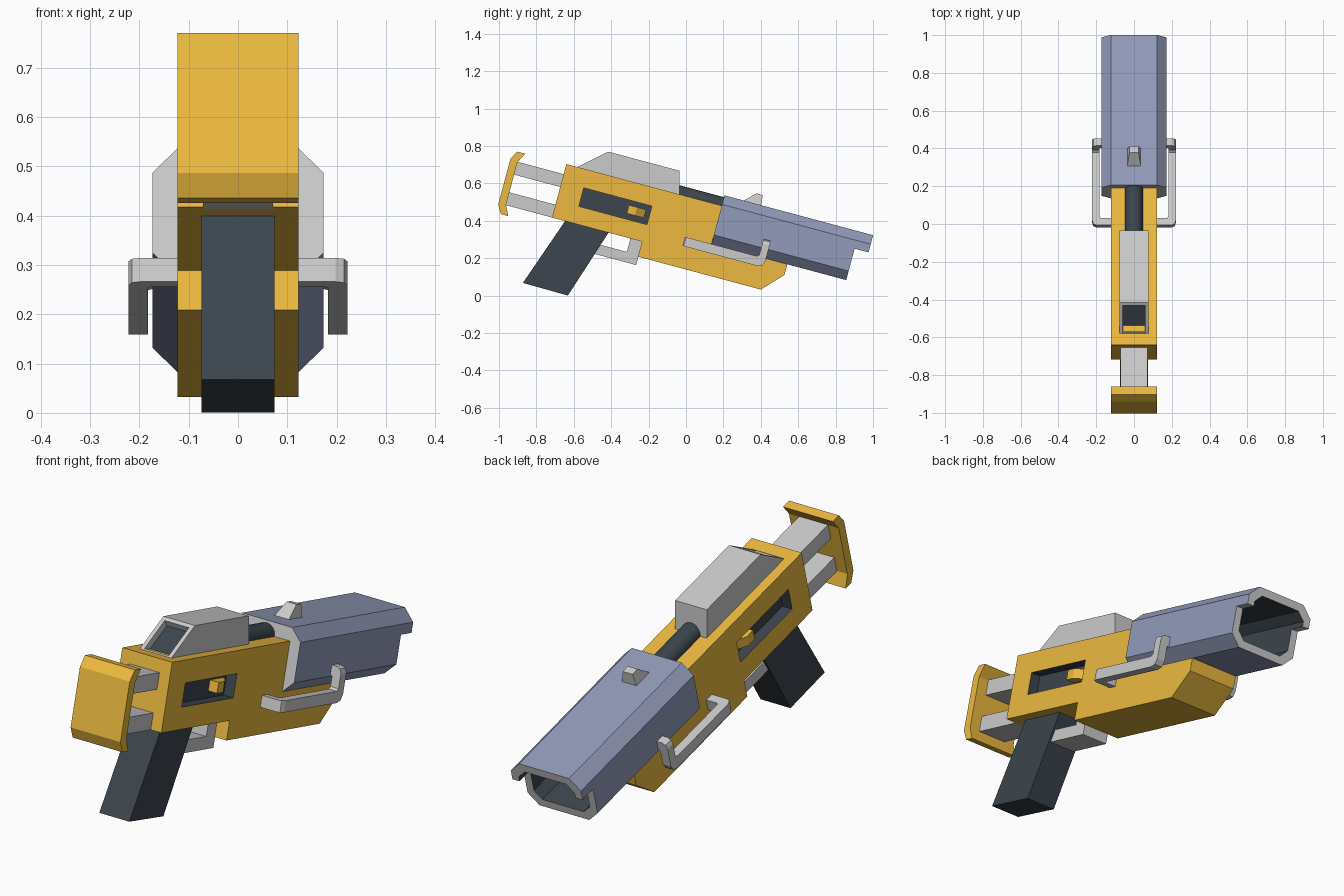
import bpy, bmesh, math
from mathutils import Vector

if "Cube" in bpy.data.objects:
    bpy.data.objects.remove(bpy.data.objects["Cube"])

# The whole model is tilted: u runs along the barrel, v is "up" from it
TILT = math.radians(15)
C, S = math.cos(TILT), math.sin(TILT)


def world(x, u, v):
    return Vector((x, C * u + S * v, C * v - S * u))


def material(name, rgb):
    m = bpy.data.materials.new(name)
    m.diffuse_color = (*rgb, 1)
    m.use_nodes = True
    m.node_tree.nodes["Principled BSDF"].inputs["Base Color"].default_value = m.diffuse_color
    return m


YELLOW = material("yellow", (0.84, 0.49, 0.05))
BLUE = material("blue_grey", (0.29, 0.33, 0.49))
SLATE = material("slate", (0.045, 0.06, 0.075))
GREY = material("light_grey", (0.8, 0.8, 0.8))

PLACE = {
    'x': lambda p, d: world(d, p[0], p[1]),   # profile (u, v)
    'u': lambda p, d: world(p[0], d, p[1]),   # profile (x, v)
    'v': lambda p, d: world(p[0], p[1], d),   # profile (x, u)
}


def prism(name, pts, axis, a, b, mat=None, cap_mat=None, mirror=False, taper=None):
    """Extrude a profile from a to b along one of the tilted axes."""
    bm = bmesh.new()
    put = PLACE[axis]
    lo = [bm.verts.new(put(p, a)) for p in pts]
    hi = [bm.verts.new(put(p, b)) for p in pts]
    caps = [bm.faces.new(lo), bm.faces.new(hi)]
    n = len(pts)
    for i in range(n):
        j = (i + 1) % n
        bm.faces.new((lo[i], lo[j], hi[j], hi[i]))
    if cap_mat:
        for f in caps:
            f.material_index = 1
    if taper:
        taper(bm)
    bmesh.ops.recalc_face_normals(bm, faces=bm.faces[:])
    me = bpy.data.meshes.new(name)
    bm.to_mesh(me)
    bm.free()
    for m in (mat, cap_mat):
        if m:
            me.materials.append(m)
    ob = bpy.data.objects.new(name, me)
    bpy.context.collection.objects.link(ob)
    if mirror:
        ob.modifiers.new("mirror", 'MIRROR')
    return ob


def rect(a0, a1, b0, b1):
    return [(a0, b0), (a1, b0), (a1, b1), (a0, b1)]


def octagon(w, v0, v1, c):
    return [(w - c, v0), (w, v0 + c), (w, v1 - c), (w - c, v1),
            (c - w, v1), (-w, v1 - c), (-w, v0 + c), (c - w, v0)]


def cut(ob, cutter):
    """Subtract the cutter, keep its material on the cut faces, then delete it."""
    cutter.hide_render = True
    mod = ob.modifiers.new("cut", 'BOOLEAN')
    mod.object = cutter
    mod.operation = 'DIFFERENCE'
    mod.solver = 'EXACT'
    mod.material_mode = 'TRANSFER'
    bpy.context.view_layer.objects.active = ob
    bpy.ops.object.modifier_apply(modifier=mod.name)
    bpy.data.objects.remove(cutter)


# Body with a recessed slot on each side
body = prism("body", [(-.80, .514), (.10, .514), (.10, .318), (.48, .318), (.48, .243),
                      (.378, .135), (-.302, .135), (-.302, .218), (-.80, .218)],
             'x', -.123, .123, YELLOW)
for side in (-1, 1):
    cut(body, prism("slot_cutter", rect(-.677, -.30, .313, .415), 'x',
                    side * .075, side * .2, SLATE))

# Catch inside each slot: flat rear half, sloping front half
prism("slot_catch", [(.07, -.42), (.118, -.42), (.118, -.375), (.085, -.325), (.07, -.325)],
      'v', .343, .389, YELLOW, mirror=True)

# Barrel shroud: open octagon with a brow over the muzzle
barrel = prism("barrel_shroud", octagon(.173, .302, .571, .05), 'u', .06, .883, BLUE, GREY)
cut(barrel, prism("bore_cutter", octagon(.138, .338, .535, .036), 'u', .30, 1.0, SLATE))
cut(barrel, prism("muzzle_cutter", rect(.806, 1.0, .2, .476), 'x', -.3, .3, GREY))

# Tube between hood and barrel
ring = [(.047 * math.cos(k * math.tau / 16), .514 + .047 * math.sin(k * math.tau / 16))
        for k in range(16)]
tube = prism("inner_tube", ring, 'u', -.25, .12, SLATE)
bpy.context.view_layer.objects.active = tube
tube.select_set(True)
bpy.ops.object.shade_smooth_by_angle(angle=math.radians(35))
tube.select_set(False)


# Rear hood with a sunken screen in its sloping back
def narrow_top(bm):
    for vert in bm.verts:
        if vert.co.z * C + vert.co.y * S > .60:
            vert.co.x *= .65


hood = prism("rear_hood", [(-.747, .507), (-.60, .636), (-.207, .636), (-.172, .507)],
             'x', -.078, .078, None, SLATE)
bm = bmesh.new()
bm.from_mesh(hood.data)
bm.normal_update()
slope = min(bm.faces, key=lambda f: f.calc_center_median().y)
bmesh.ops.inset_individual(bm, faces=[slope], thickness=.026, depth=0)
bmesh.ops.inset_individual(bm, faces=[slope], thickness=.002, depth=-.03)
slope.material_index = 1
bm.to_mesh(hood.data)
bm.free()
hood.data.materials.clear()
for m in (GREY, SLATE):
    hood.data.materials.append(m)
for f in hood.data.polygons:
    f.material_index = 0
hood.data.polygons[min(range(len(hood.data.polygons)),
                       key=lambda i: abs(hood.data.polygons[i].normal.x)
                       + (hood.data.polygons[i].center - world(0, -.653, .55)).length)].material_index = 1

# Front sight, narrower at the top
prism("front_sight", [(.16, .565), (.223, .626), (.258, .624), (.262, .565)],
      'x', -.037, .037, None, taper=narrow_top)

# Stock: two flat rods and a butt plate with folded lips
for name, v in (("upper_stock_rod", .387), ("lower_stock_rod", .218)):
    prism(name, rect(-1.07, -.78, v, v + .071), 'x', -.071, .071)
prism("butt_plate", [(-1.071, .51), (-1.027, .51), (-1.055, .455), (-1.055, .22),
                     (-1.028, .165), (-1.069, .165), (-1.096, .21), (-1.096, .464)],
      'x', -.123, .123, YELLOW)

# Grip and trigger guard
prism("grip", [(-.48, .24), (-.61, -.163), (-.86, -.16), (-.72, .24)],
      'x', -.074, .074, SLATE)
prism("trigger_guard", [(-.57, .089), (-.30, .089), (-.30, .23), (-.366, .23),
                        (-.366, .144), (-.57, .144)], 'x', -.065, .065)

# Side handles: rear tab, rail with upturned front, front tab
prism("handle_rear_tab", [(.11, -.087), (.198, -.087), (.215, -.08), (.222, -.06), (.222, -.04),
                          (.182, -.04), (.176, -.047), (.11, -.047)],
      'v', .252, .302, mirror=True)
prism("handle_rail", [(-.045, .252), (.325, .252), (.35, .26), (.362, .285), (.362, .365),
                      (.322, .365), (.322, .312), (.312, .302), (-.045, .302)],
      'x', .182, .222, mirror=True)
prism("handle_front_tab", [(.16, .36), (.182, .355), (.222, .355), (.222, .375), (.215, .393),
                           (.198, .40), (.16, .40)],
      'u', .322, .362, mirror=True)
